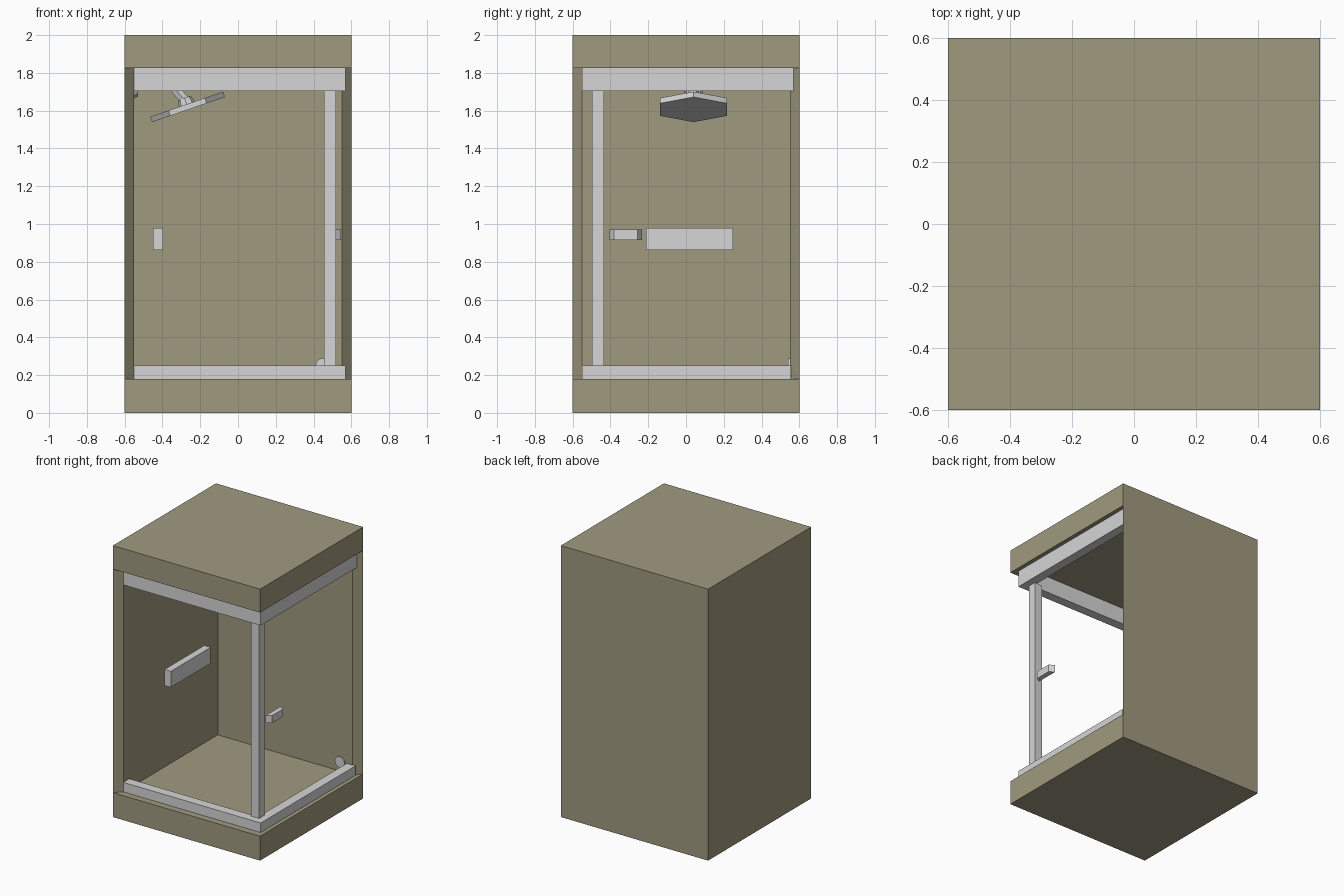
import bpy, bmesh, math
from mathutils import Matrix, Vector

if "Cube" in bpy.data.objects:
    bpy.data.objects.remove(bpy.data.objects["Cube"])


def material(name, rgb):
    m = bpy.data.materials.new(name)
    m.diffuse_color = (*rgb, 1)
    m.use_nodes = True
    m.node_tree.nodes["Principled BSDF"].inputs["Base Color"].default_value = m.diffuse_color
    return m


TAN = material("tan_panel", (0.352, 0.323, 0.212))
GREY = material("light_grey_metal", (0.67, 0.67, 0.68))


def finish(name, bm, mat):
    bmesh.ops.recalc_face_normals(bm, faces=bm.faces)
    me = bpy.data.meshes.new(name)
    bm.to_mesh(me)
    bm.free()
    ob = bpy.data.objects.new(name, me)
    bpy.context.collection.objects.link(ob)
    me.materials.append(mat)
    return ob


def prism(name, plan, z0, z1, mat):
    """Extrude a plan outline from z0 to z1."""
    bm = bmesh.new()
    face = bm.faces.new([bm.verts.new((x, y, z0)) for x, y in plan])
    new = bmesh.ops.extrude_face_region(bm, geom=[face])["geom"]
    verts = [v for v in new if isinstance(v, bmesh.types.BMVert)]
    bmesh.ops.translate(bm, verts=verts, vec=(0, 0, z1 - z0))
    return finish(name, bm, mat)


def box(name, x0, x1, y0, y1, z0, z1, mat):
    return prism(name, [(x0, y0), (x1, y0), (x1, y1), (x0, y1)], z0, z1, mat)


def disc(name, centre, axis, r1, r2, depth, sides, mat, spin=0.0):
    """Cylinder or frustum along an axis."""
    bm = bmesh.new()
    bmesh.ops.create_cone(bm, cap_ends=True, segments=sides,
                          radius1=r1, radius2=r2, depth=depth)
    rot = axis.to_matrix().to_4x4()
    bm.transform(Matrix.Translation(centre) @ rot @ Matrix.Rotation(spin, 4, 'Z'))
    return finish(name, bm, mat)


def tilt_y(degrees):
    return Matrix.Rotation(math.radians(degrees), 3, 'Y').to_quaternion()


# Cabin shell: block with the open front and right sides cut out, mitred wall ends
shell = box("cabin_shell", -.6, .6, -.6, .6, 0, 2, TAN)
cutter = prism("opening_cutter", [(-.55, .55), (.55, .55), (.65, .6495), (.65, -.65),
                                  (-.6495, -.65), (-.55, -.55)], .18, 1.827, TAN)
cutter.hide_render = True
mod = shell.modifiers.new("opening", 'BOOLEAN')
mod.object = cutter
mod.operation = 'DIFFERENCE'
mod.solver = 'EXACT'
bpy.context.view_layer.objects.active = shell
bpy.ops.object.modifier_apply(modifier="opening")
bpy.data.objects.remove(cutter)

# L-shaped rails along the front and right, and the corner post
for name, z0, z1, back in (("bottom_rail", .18, .25, .555), ("top_rail", 1.705, 1.826, .57)):
    prism(name, [(-.553, -.55), (.57, -.55), (.57, back), (.50, back),
                 (.50, -.48), (-.553, -.48)], z0, z1, GREY)
box("corner_post", .455, .52, -.497, -.434, .25, 1.705, GREY)

# Shelf by the left wall
box("shelf", -.45, -.398, -.213, .25, .862, .98, GREY)

# Door handle with slanted ends
prism("door_handle", [(.508, -.405), (.545, -.38), (.545, -.258), (.508, -.233)],
      .915, .97, GREY)

# Drain disc low on the back wall
disc("drain_disc", (.45, .546, .25), Matrix.Rotation(math.pi / 2, 3, 'X').to_quaternion(),
     .04, .04, .012, 12, GREY)

# Shower head: tilted hexagon with a collar
Y = .04
tilt = tilt_y(-19)
head = Vector((-.267, Y, 1.62))
up = tilt @ Vector((0, 0, 1))
disc("shower_head", head, tilt, .204, .204, .03, 6, GREY, spin=math.pi / 2)
disc("head_collar", head + up * .03, tilt, .045, .035, .04, 8, GREY)

# Wall flange and bent arm
disc("wall_flange", (-.54, Y, 1.72), tilt_y(90), .055, .045, .02, 8, GREY)
cu = bpy.data.curves.new("shower_arm", 'CURVE')
cu.dimensions = '3D'
cu.bevel_depth = .028
cu.bevel_resolution = 1
cu.use_fill_caps = True
path = [(-.55, 1.72), (-.52, 1.765), (-.48, 1.797), (-.42, 1.79), (-.35, 1.735)]
path.append((head.x + up.x * .03, head.z + up.z * .03))
sp = cu.splines.new('POLY')
sp.points.add(len(path) - 1)
for p, (x, z) in zip(sp.points, path):
    p.co = (x, Y, z, 1)
sp.use_smooth = False
cu.materials.append(GREY)
bpy.context.collection.objects.link(bpy.data.objects.new("shower_arm", cu))
